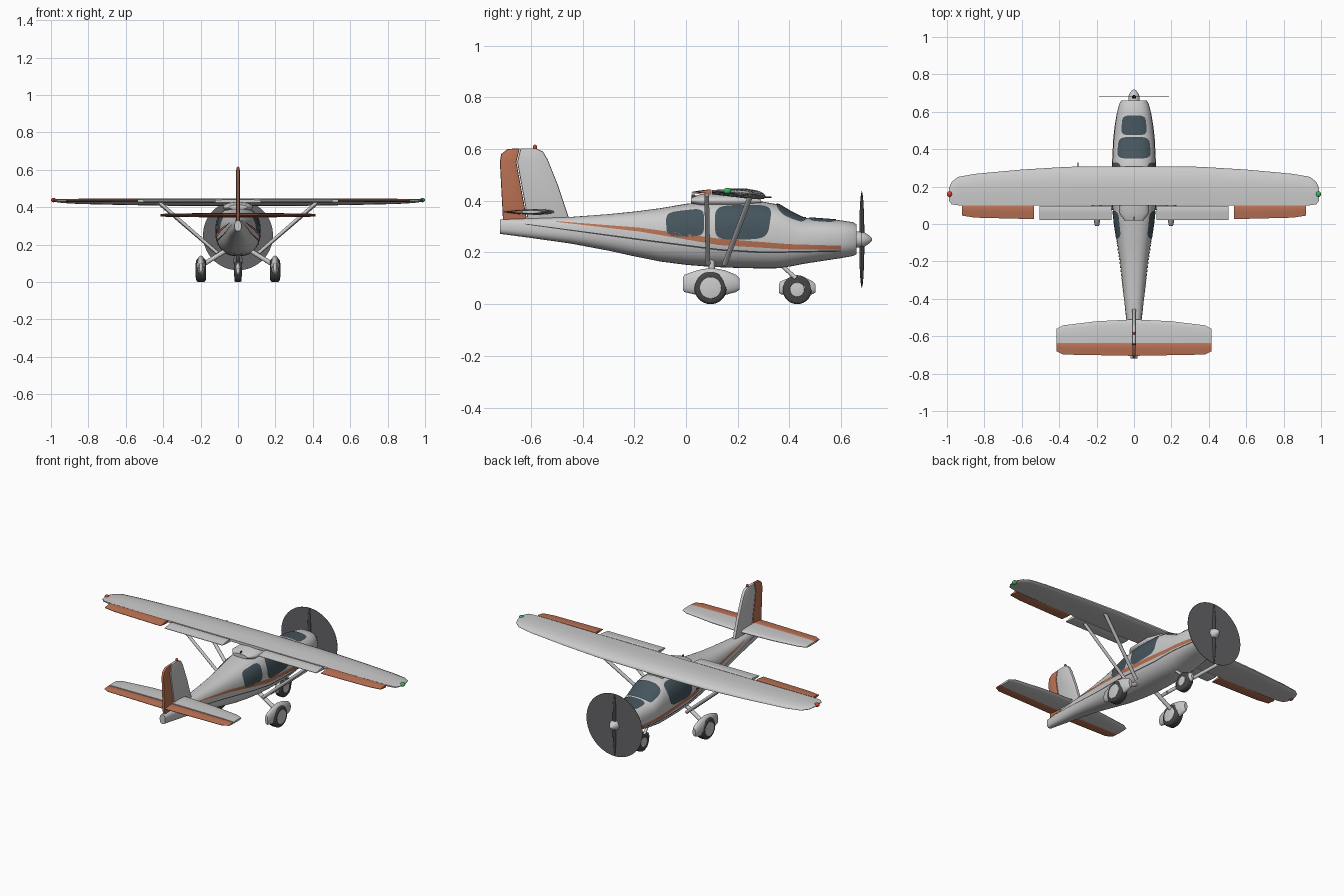
import bpy, bmesh, math
from mathutils import Vector, Matrix

if "Cube" in bpy.data.objects:
    bpy.data.objects.remove(bpy.data.objects["Cube"])


def material(name, rgb):
    m = bpy.data.materials.new(name)
    m.diffuse_color = (*rgb, 1)
    m.use_nodes = True
    m.node_tree.nodes["Principled BSDF"].inputs["Base Color"].default_value = m.diffuse_color
    return m


ORANGE = material("orange", (0.50, 0.17, 0.09))
GLASS = material("glass", (0.06, 0.09, 0.11))
DARK = material("dark", (0.06, 0.06, 0.06))
PROP = material("prop_grey", (0.13, 0.13, 0.14))
RED = material("red", (0.7, 0.05, 0.04))
GREEN = material("green", (0.04, 0.5, 0.12))


def finish(name, bm, mat=None, angle=40, closed=True):
    if closed:
        bmesh.ops.recalc_face_normals(bm, faces=bm.faces[:])
    me = bpy.data.meshes.new(name)
    bm.to_mesh(me)
    bm.free()
    me.shade_smooth()
    me.set_sharp_from_angle(angle=math.radians(angle))
    ob = bpy.data.objects.new(name, me)
    bpy.context.collection.objects.link(ob)
    if mat:
        me.materials.append(mat)
    return ob


def loft(name, rings, mat=None, angle=40):
    bm = bmesh.new()
    vr = [[bm.verts.new(p) for p in r] for r in rings]
    n = len(vr[0])
    for a, b in zip(vr, vr[1:]):
        for i in range(n):
            bm.faces.new((a[i], a[(i + 1) % n], b[(i + 1) % n], b[i]))
    bm.faces.new(vr[0])
    bm.faces.new(vr[-1])
    return finish(name, bm, mat, angle)


def circle_y(y, cz, rx, rz, cx=0, n=24):
    return [(cx + rx * math.cos(2 * math.pi * i / n), y, cz + rz * math.sin(2 * math.pi * i / n)) for i in range(n)]


def cylinder(name, a, b, r, mat=None, n=12, bevel=0):
    a, b = Vector(a), Vector(b)
    bm = bmesh.new()
    rot = (b - a).to_track_quat('Z', 'Y').to_matrix().to_4x4()
    bmesh.ops.create_cone(bm, cap_ends=True, segments=n, radius1=r, radius2=r, depth=(b - a).length,
                          matrix=Matrix.Translation((a + b) / 2) @ rot)
    if bevel:
        rim = [e for e in bm.edges if any(len(f.verts) > 4 for f in e.link_faces)]
        bmesh.ops.bevel(bm, geom=rim, offset=bevel, segments=3, affect='EDGES', profile=0.5)
    return finish(name, bm, mat)


def ball(name, loc, size, mat=None):
    bm = bmesh.new()
    bmesh.ops.create_uvsphere(bm, u_segments=16, v_segments=10, radius=1,
                              matrix=Matrix.Translation(loc) @ Matrix.Diagonal((*size, 1)))
    return finish(name, bm, mat)


# Fuselage: stations of y, half width, bottom, top
STATIONS = [(-.72, .018, .272, .328), (-.6, .032, .256, .332), (-.45, .048, .235, .337),
            (-.3, .063, .207, .348), (-.2, .075, .185, .358), (-.1, .090, .165, .371),
            (0, .105, .152, .388), (.1, .116, .144, .400), (.2, .118, .140, .400), (.3, .116, .138, .396),
            (.36, .114, .139, .385), (.41, .111, .147, .355), (.45, .109, .155, .335), (.52, .102, .166, .330),
            (.6, .090, .178, .324), (.645, .078, .186, .317), (.66, .068, .193, .309)]
N = 2.5


def hull(y):
    for a, b in zip(STATIONS, STATIONS[1:]):
        if y <= b[0]:
            break
    t = max(0, min(1, (y - a[0]) / (b[0] - a[0])))
    w, lo, hi = (p + (q - p) * t for p, q in zip(a[1:], b[1:]))
    return w, (lo + hi) / 2, (hi - lo) / 2


def power(v, e):
    return math.copysign(abs(v) ** e, v)


def hull_ring(y, k=40):
    w, c, h = hull(y)
    angles = [2 * math.pi * i / k for i in range(k)]
    return [(w * power(math.cos(a), 2 / N), y, c + h * power(math.sin(a), 2 / N)) for a in angles]


loft("fuselage", [hull_ring(s[0]) for s in STATIONS])


# Points just above the fuselage skin, seen from the side or from the top
def on_side(y, z, s, off=.003):
    w, c, h = hull(y)
    return (s * (w * max(0, 1 - abs((z - c) / h) ** N) ** (1 / N) + off), y, z)


def on_top(x, y, s=1, off=.003):
    w, c, h = hull(y)
    return (x, y, c + h * max(0, 1 - abs(x / w) ** N) ** (1 / N) + off)


def patch(name, quad, project, s=1, mat=GLASS, rings=10, k=48):
    # rounded four-sided panel projected to the skin
    bm = bmesh.new()
    q = [Vector(p) for p in quad]

    def at(r, a):
        u = (1 + r * power(math.cos(a), .45)) / 2
        v = (1 + r * power(math.sin(a), .45)) / 2
        p = q[0].lerp(q[1], u).lerp(q[3].lerp(q[2], u), v)
        return bm.verts.new(project(p.x, p.y, s))
    mid = at(0, 0)
    prev = None
    for j in range(1, rings + 1):
        ring = [at(j / rings, 2 * math.pi * i / k) for i in range(k)]
        for i in range(k):
            n = (i + 1) % k
            bm.faces.new((prev[i], ring[i], ring[n], prev[n]) if prev else (mid, ring[i], ring[n]))
        prev = ring
    if s < 0:
        bmesh.ops.reverse_faces(bm, faces=bm.faces[:])
    finish(name, bm, mat, closed=False)


def stripe(name, pts, s, mat, n=60):
    # pts: y, lower z, upper z
    bm = bmesh.new()
    prev = None
    for i in range(n + 1):
        y = pts[0][0] + (pts[-1][0] - pts[0][0]) * i / n
        for a, b in zip(pts, pts[1:]):
            if y <= b[0]:
                break
        t = (y - a[0]) / (b[0] - a[0])
        lo, hi = a[1] + (b[1] - a[1]) * t, a[2] + (b[2] - a[2]) * t
        cur = [bm.verts.new(on_side(y, lo + (hi - lo) * j / 2, s)) for j in range(3)]
        for j in range(2):
            if prev:
                bm.faces.new((prev[j], cur[j], cur[j + 1], prev[j + 1]))
        prev = cur
    if s < 0:
        bmesh.ops.reverse_faces(bm, faces=bm.faces[:])
    finish(name, bm, mat, closed=False)


patch("windshield", [(-.092, .35), (.092, .35), (.082, .465), (-.082, .465)], on_top)
patch("hood_panel", [(-.07, .475), (.07, .475), (.062, .58), (-.062, .58)], on_top)


# Wings and tail surfaces: cross-sections of chord fraction, upper, lower
WING = [(0, .1, .1), (.03, .45, .3), (.12, .8, .45), (.35, 1, .5), (.65, .8, .4), (1, .3, .3)]
BLUNT = [(0, .1, .1), (.05, .5, .5), (.2, .8, .8), (.5, 1, 1), (1, .8, .8)]
WEDGE = [(0, .7, .7), (.1, 1, 1), (.5, .7, .7), (1, .15, .15)]


def foil(prof, x, y0, y1, z0, z1, t):
    up = [(x, y0 + (y1 - y0) * c, z0 + (z1 - z0) * c + u * t) for c, u, l in prof]
    low = [(x, y0 + (y1 - y0) * c, z0 + (z1 - z0) * c - l * t) for c, u, l in prof]
    return up + low[::-1]


def both_sides(secs):
    return [(-s[0], *s[1:]) for s in secs[::-1] if s[0] > 0] + secs


def prism(name, pts, half, mat):
    # flat plate in the y-z plane with rounded edges
    bm = bmesh.new()
    f = bm.faces.new([bm.verts.new((-half, y, z)) for y, z in pts])
    ext = bmesh.ops.extrude_face_region(bm, geom=[f])
    bmesh.ops.translate(bm, vec=(2 * half, 0, 0), verts=[v for v in ext['geom'] if isinstance(v, bmesh.types.BMVert)])
    bmesh.ops.bevel(bm, geom=[e for e in bm.edges if abs(e.verts[0].co.x - e.verts[1].co.x) < 1e-5],
                    offset=half * .6, segments=2, affect='EDGES', profile=.5)
    finish(name, bm, mat)


wing = [(0, .308, .10, .415, .432, .026), (.35, .306, .10, .416, .432, .024), (.6, .291, .10, .419, .434, .021),
        (.85, .268, .10, .423, .436, .017), (.94, .252, .10, .427, .437, .013), (.975, .225, .105, .431, .438, .010),
        (.99, .19, .125, .436, .438, .005)]
loft("wing", [foil(WING, *s) for s in both_sides(wing)])
stab = [(0, -.51, -.635, .357, .357, .012), (.2, -.52, -.635, .357, .357, .011), (.38, -.542, -.635, .357, .357, .009),
        (.415, -.56, -.635, .357, .357, .006)]
loft("tailplane", [foil(BLUNT, *s) for s in both_sides(stab)])
elev = [(0, -.637, -.705, .357, .357, .010), (.38, -.637, -.698, .357, .357, .007), (.415, -.637, -.68, .357, .357, .005)]
loft("elevator", [foil(WEDGE, *s) for s in both_sides(elev)], ORANGE)
prism("fin", [(-.612, .325), (-.45, .325), (-.495, .46), (-.535, .56), (-.553, .59), (-.58, .603), (-.64, .603), (-.653, .55)],
      .010, None)
prism("rudder", [(-.615, .325), (-.656, .55), (-.643, .603), (-.69, .600), (-.715, .58), (-.72, .55), (-.708, .325)][::-1],
      .008, ORANGE)
ball("tail_beacon", (0, -.584, .607), (.008, .008, .010), RED)

# Roof fairing and antenna
loft("roof_fairing", [circle_y(y, .40, w, h) for y, w, h in [(.02, .05, .012), (.06, .08, .027), (.2, .08, .03), (.29, .05, .016)]])
prism("antenna", [(.02, .37), (.05, .37), (.035, .425), (.022, .425)], .003, DARK)
cylinder("pitot_tube", (-.30, .29, .413), (-.30, .33, .413), .003, DARK)

# Nose: spinner, propeller disc and blades
loft("spinner", [circle_y(y, .25, r, r) for y, r in [(.655, .031), (.68, .030), (.695, .025), (.708, .016), (.717, .008), (.72, .002)]])
cylinder("propeller_disc", (0, .679, .25), (0, .681, .25), .187, PROP, 64)
ball("propeller_blades", (0, .68, .25), (.012, .010, .187), DARK)


def wheel(name, x, y, r, w, hub):
    cylinder(name + "_tyre", (x - w, y, r), (x + w, y, r), r, DARK, 40, w * .5)
    cylinder(name + "_hub", (x - w - .002, y, r), (x + w + .002, y, r), hub, None, 28, .003)


SPAT = [(0, .45, .35), (.03, .6, .5), (.25, .85, .85), (.5, 1, 1), (.75, .85, .95), (.94, .6, .7), (1, .4, .4)]


def spat(name, x, y0, y1, zc, h, w):
    loft(name, [circle_y(y0 + (y1 - y0) * t, zc - .012 * (1 - a), w * b, h * a, x) for t, a, b in SPAT])


# Nose gear
wheel("nose_wheel", 0, .43, .056, .020, .028)
spat("nose_spat", 0, .36, .50, .068, .040, .021)
for s in (-1, 1):
    cylinder("nose_fork", (s * .012, .37, .15), (s * .018, .425, .10), .008)

# Mirrored parts
for s in (-1, 1):
    patch("front_side_window", [(.112, .248), (.315, .252), (.335, .385), (.112, .382)], on_side, s)
    patch("rear_side_window", [(-.075, .262), (.07, .262), (.07, .372), (-.078, .355)], on_side, s)
    stripe("orange_stripe", [(-.5, .318, .321), (-.18, .281, .296), (.13, .228, .253), (.4, .212, .232), (.6, .211, .226)], s, ORANGE)
    stripe("dark_stripe", [(-.62, .308, .311), (-.18, .247, .253), (.13, .207, .213), (.3, .197, .203), (.6, .203, .208)], s, DARK)
    loft("flap", [foil(WEDGE, s * x, .095, .022, .432, .430, .009) for x in (.12, .505)])
    loft("aileron", [foil(WEDGE, s * x, .098, y, .436, .434, .008) for x, y in ((.535, .026), (.85, .034), (.92, .045))], ORANGE)
    ball("tip_light", (s * .986, .16, .438), (.014, .016, .012), GREEN if s > 0 else RED)
    # wing struts
    cylinder("front_strut", (s * .42, .25, .42), (s * .11, .15, .155), .010)
    cylinder("rear_strut", (s * .42, .08, .425), (s * .11, .085, .155), .009)
    # main gear
    cylinder("main_gear_leg", (s * .07, .10, .165), (s * .20, .10, .085), .012)
    wheel("main_wheel", s * .198, .095, .063, .026, .042)
    spat("main_spat", s * .198, -.012, .206, .085, .056, .025)
